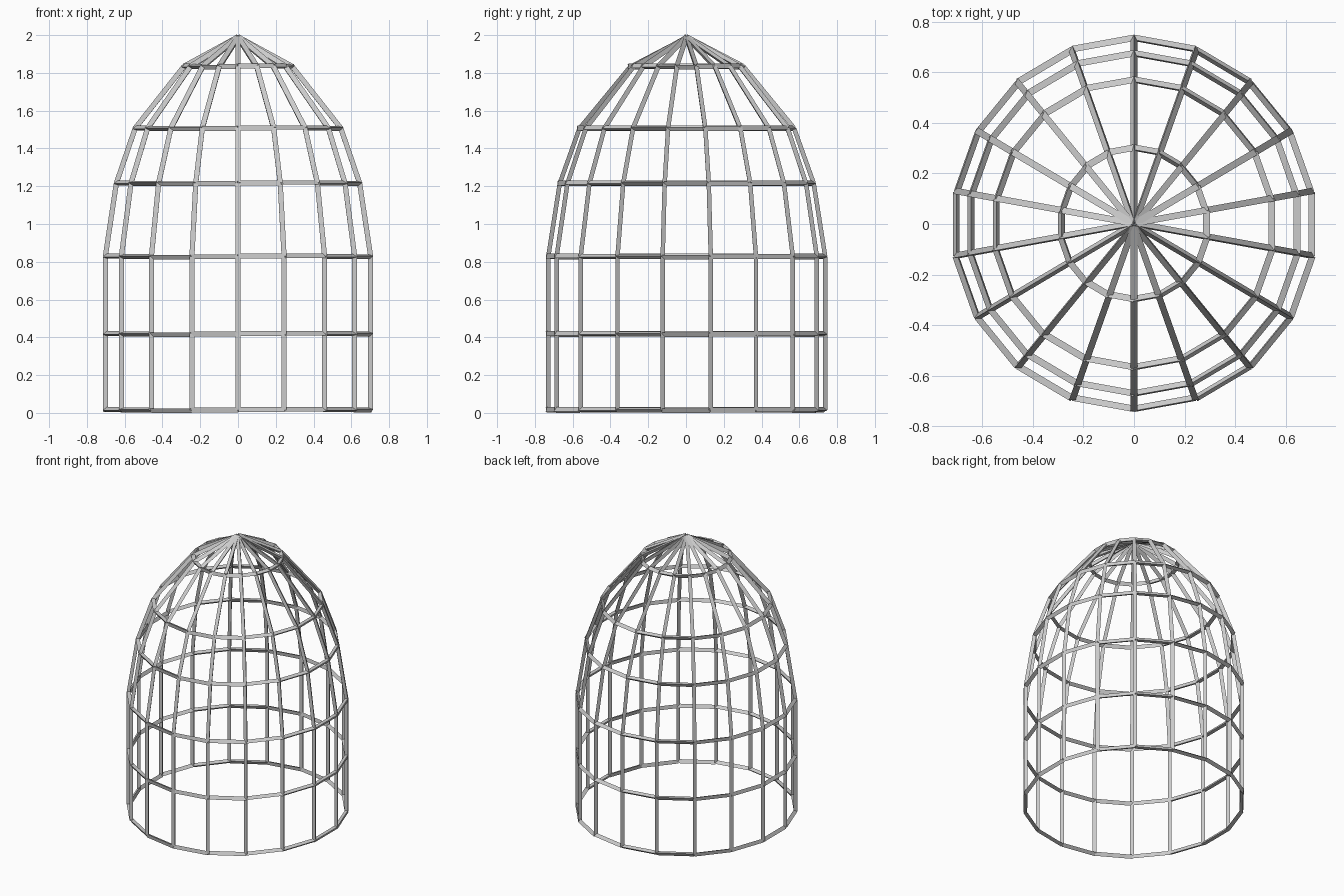
import bpy, bmesh, math
from mathutils import Vector, Matrix

if "Cube" in bpy.data.objects:
    bpy.data.objects.remove(bpy.data.objects["Cube"])

SIDES = 18
BAR = 0.0155      # circumradius of the three-sided bars
# Dome profile: radius and height of each ring
RINGS = [(0.733, 0.016), (0.733, 0.418), (0.733, 0.828), (0.672, 1.216), (0.568, 1.507), (0.299, 1.834)]
APEX = Vector((0, 0, 1.99))
SQUASH = 0.973    # slightly narrower across x

bm = bmesh.new()


def bar(a, b):
    """Three-sided bar between two points."""
    d = b - a
    turn = Vector((0, 0, 1)).rotation_difference(d).to_matrix().to_4x4()
    bmesh.ops.create_cone(bm, cap_ends=True, segments=3, radius1=BAR, radius2=BAR,
                          depth=d.length, matrix=Matrix.Translation((a + b) / 2) @ turn)


def point(ring, i):
    r, z = ring
    t = 2 * math.pi * i / SIDES
    return Vector((SQUASH * r * math.sin(t), -r * math.cos(t), z))


for i in range(SIDES):
    # Hoops
    for ring in RINGS:
        bar(point(ring, i), point(ring, i + 1))
    # Ribs
    for low, high in zip(RINGS, RINGS[1:]):
        bar(point(low, i), point(high, i))
    # Spokes to the tip
    bar(point(RINGS[-1], i), APEX)

mesh = bpy.data.meshes.new("dome_cage")
bm.to_mesh(mesh)
bm.free()
cage = bpy.data.objects.new("dome_cage", mesh)
bpy.context.collection.objects.link(cage)
